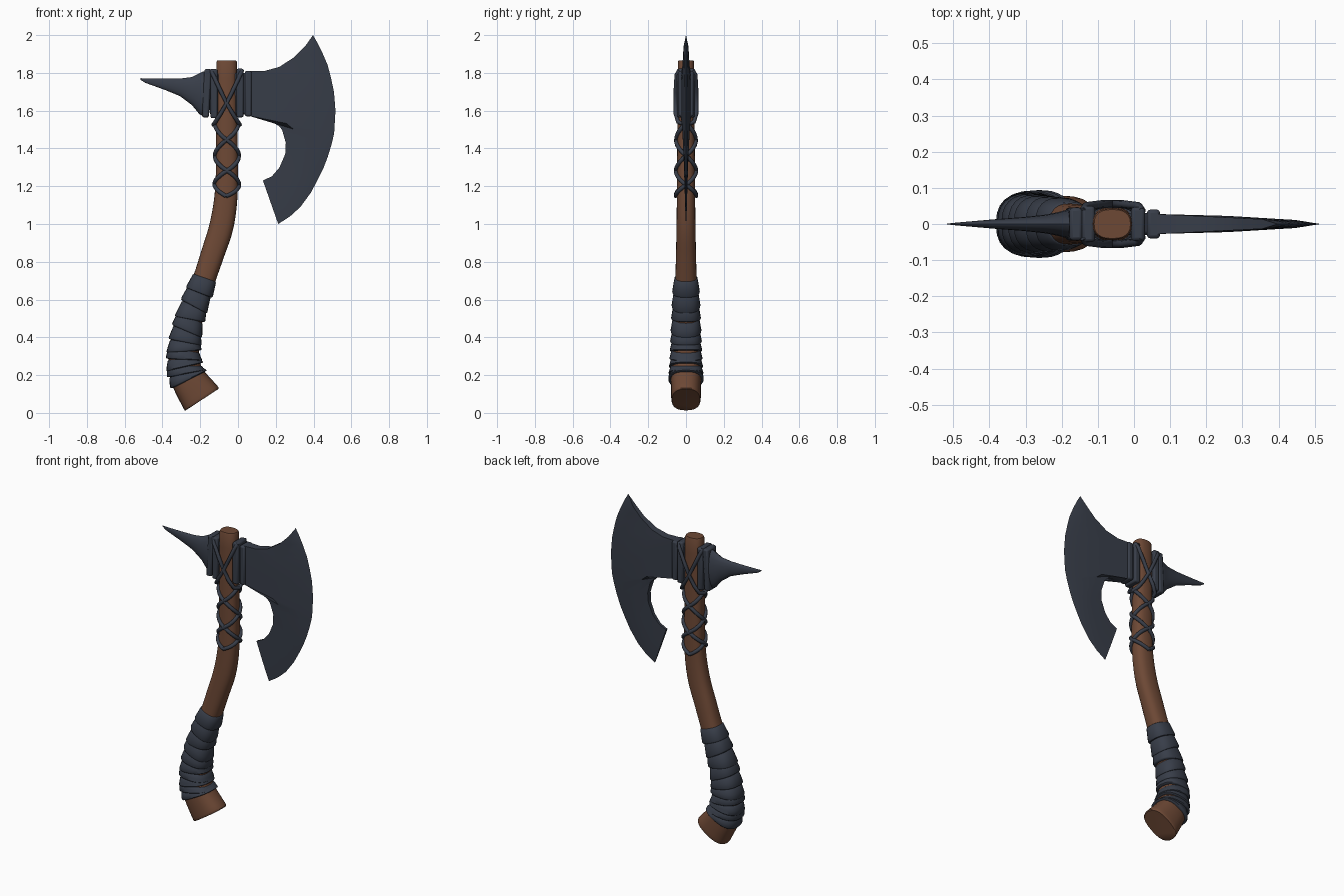
import bpy, bmesh, math
from mathutils import Vector

if "Cube" in bpy.data.objects:
    bpy.data.objects.remove(bpy.data.objects["Cube"])


def material(name, rgb):
    m = bpy.data.materials.new(name)
    m.diffuse_color = (*rgb, 1)
    m.use_nodes = True
    m.node_tree.nodes["Principled BSDF"].inputs["Base Color"].default_value = m.diffuse_color
    return m


WOOD = material("brown wood", (0.155, 0.066, 0.036))
SLATE = material("dark slate", (0.039, 0.047, 0.066))


def loft(name, rings, mat, angle=40, bevel=0):
    """Skin closed rings of points into a capped solid."""
    bm = bmesh.new()
    vs = [[bm.verts.new(p) for p in r] for r in rings]
    n = len(rings[0])
    for a, b in zip(vs, vs[1:]):
        for i in range(n):
            j = (i + 1) % n
            bm.faces.new((a[i], a[j], b[j], b[i]))
    bm.faces.new(vs[0])
    bm.faces.new(vs[-1])
    bmesh.ops.remove_doubles(bm, verts=bm.verts, dist=1e-5)
    bmesh.ops.recalc_face_normals(bm, faces=bm.faces)
    me = bpy.data.meshes.new(name)
    bm.to_mesh(me)
    bm.free()
    ob = bpy.data.objects.new(name, me)
    bpy.context.collection.objects.link(ob)
    me.materials.append(mat)
    bpy.ops.object.select_all(action='DESELECT')
    ob.select_set(True)
    bpy.context.view_layer.objects.active = ob
    bpy.ops.object.shade_smooth_by_angle(angle=math.radians(angle))
    if bevel:
        b = ob.modifiers.new("bevel", 'BEVEL')
        b.width, b.segments = bevel, 2
    return ob


def cord(name, points, radius=0.011):
    cu = bpy.data.curves.new(name, 'CURVE')
    cu.dimensions = '3D'
    cu.bevel_depth, cu.bevel_resolution, cu.use_fill_caps = radius, 2, True
    sp = cu.splines.new('POLY')
    sp.points.add(len(points) - 1)
    for p, c in zip(sp.points, points):
        p.co = (*c, 1)
    sp.use_smooth = True
    cu.materials.append(SLATE)
    ob = bpy.data.objects.new(name, cu)
    bpy.context.collection.objects.link(ob)


# handle centre line: x, z, half width, half depth
PATH = [Vector(p) for p in (
    (-.06, 1.865, .054, .043), (-.06, 1.5, .057, .046), (-.06, 1.2, .06, .048),
    (-.085, 1.0, .064, .05), (-.135, .84, .062, .053), (-.182, .70, .06, .057),
    (-.245, .53, .066, .064), (-.28, .38, .075, .07), (-.285, .27, .083, .075),
    (-.262, .18, .093, .08), (-.19, .07, .110, .078))]
LAST = len(PATH) - 1


def on_path(s):
    """Catmull-Rom point on the handle line."""
    i = max(0, min(LAST - 1, int(s)))
    t = s - i
    b, c = PATH[i], PATH[i + 1]
    a = PATH[i - 1] if i else 2 * b - c
    d = PATH[i + 2] if i + 2 <= LAST else 2 * c - b
    return (2*b + (c - a)*t + (2*a - 5*b + 4*c - d)*t*t + (3*b - a - 3*c + d)*t**3) / 2


def around(s, ang, grow=0, scale=1, tilt=0, power=2.5):
    """Point on the handle's rounded cross-section."""
    p = on_path(s)
    d = on_path(s + .02) - on_path(s - .02)
    tan = Vector((d.x, 0, d.y)).normalized()
    perp = Vector((-tan.z, 0, tan.x))
    f = lambda v: math.copysign(abs(v) ** (2 / power), v)
    u = f(math.cos(ang)) * (p.z + grow) * scale
    w = f(math.sin(ang)) * (p.w + grow) * scale
    return Vector((p.x, 0, p.y)) + perp * u + Vector((0, w, 0)) + tan * u * tilt


def ring(s, n=24, **kw):
    return [around(s, 2 * math.pi * i / n, **kw) for i in range(n)]


# wooden handle with softened ends
stops = [(0, .93), (.02, 1)] + [(.25 * k, 1) for k in range(1, 4 * LAST)]
stops += [(LAST - .1, 1), (LAST - .03, .985), (LAST, .94)]
loft("handle", [ring(s, scale=f) for s, f in stops], WOOD)

# overlapping grip wraps, each flared at its lower end
tilts = [0, .16, -.08, .2, .05, -.12, .12, -.08, .14, 0]
start, end = 4.9, 9.05
step = (end - start) / len(tilts)
for k, tilt in enumerate(tilts):
    a = start + k * step
    b = a + step * (1.2 if k < len(tilts) - 1 else 1)
    prof = [(a, .0), (a + .03, .005), ((a + b) / 2, .010), (b - .06, .014), (b - .02, .011), (b, .0)]
    loft("grip_wrap", [ring(s, grow=g, tilt=tilt) for s, g in prof], SLATE, 50)

# blade: pairs of back-edge and cutting-edge points
BLADE = [(.397, 2.0, .397, 2.0), (.355, 1.94, .42, 1.96), (.30, 1.885, .445, 1.91),
         (.22, 1.832, .475, 1.84), (.14, 1.81, .492, 1.775), (.05, 1.81, .508, 1.70),
         (.05, 1.69, .516, 1.6), (.05, 1.575, .509, 1.48), (.127, 1.57, .495, 1.42),
         (.185, 1.55, .475, 1.355), (.233, 1.50, .45, 1.29), (.253, 1.43, .42, 1.23),
         (.25, 1.37, .385, 1.165), (.22, 1.30, .33, 1.09), (.18, 1.253, .275, 1.04),
         (.132, 1.23, .213, 1.0)]
rings = []
for x, z, ex, ez in BLADE:
    back = .028 - .05 * max(0, x - .06)
    if z < 1.5:
        back = .018 - .04 * (1.5 - z)
    side = [(v, back * t) for v, t in ((0, 1), (.45, .8), (.85, .4))]
    prof = side + [(1, 0)] + [(v, -t) for v, t in reversed(side)]
    if x == ex:
        prof = [(v, 0) for v, t in prof]
    rings.append([(x + (ex - x) * v, t, z + (ez - z) * v) for v, t in prof])
loft("blade", rings, SLATE, 35)

# rear spike: x, top z, bottom z, half depth
SPIKE = [(-.16, 1.81, 1.565, .042), (-.185, 1.808, 1.57, .04), (-.205, 1.797, 1.582, .034),
         (-.244, 1.778, 1.63, .026), (-.307, 1.77, 1.677, .019), (-.387, 1.769, 1.71, .013),
         (-.49, 1.77, 1.747, .004), (-.517, 1.772, 1.764, .001)]
loft("spike", [[(x, d * math.cos(q), (t + b) / 2 + (t - b) / 2 * math.sin(q))
                for q in [math.pi * i / 8 for i in range(16)]] for x, t, b, d in SPIKE], SLATE, 50)


# collars either side of the handle, and the core joining them
def block(name, x0, x1, y, z0, z1, slant=0):
    loft(name, [[(x - slant * (k < 2), s * y, z) for k, (s, z) in
                 enumerate(((-1, z0), (1, z0), (1, z1), (-1, z1)))] for x in (x0, x1)],
         SLATE, 30, .009)


block("head_core", -.15, .07, .03, 1.58, 1.80)
block("blade_collar_inner", -.008, .03, .047, 1.565, 1.822)
block("blade_collar_outer", .036, .072, .04, 1.57, 1.81)
block("spike_collar_inner", -.145, -.108, .05, 1.56, 1.82)
block("spike_collar_outer", -.178, -.142, .045, 1.565, 1.82, .012)

# crossed straps over the head, front and back
for face in (-1, 1):
    for side in (-1, 1):
        cord("head_strap", [(-.06 + side * a, face * y, z) for a, y, z in
                            ((.082, .035, 1.815), (.072, .05, 1.79), (.03, .055, 1.70), (0, .056, 1.64),
                             (.035, .054, 1.58), (.06, .042, 1.54), (.07, .0, 1.525))])

# criss-cross lacing below the head
for begin in (0, math.pi):
    for turn in (-1, 1):
        cord("lacing", [around(.9 + .265 * q / 6, begin + turn * q * math.pi / 12, grow=.006, power=2.2)
                        for q in range(31)])
